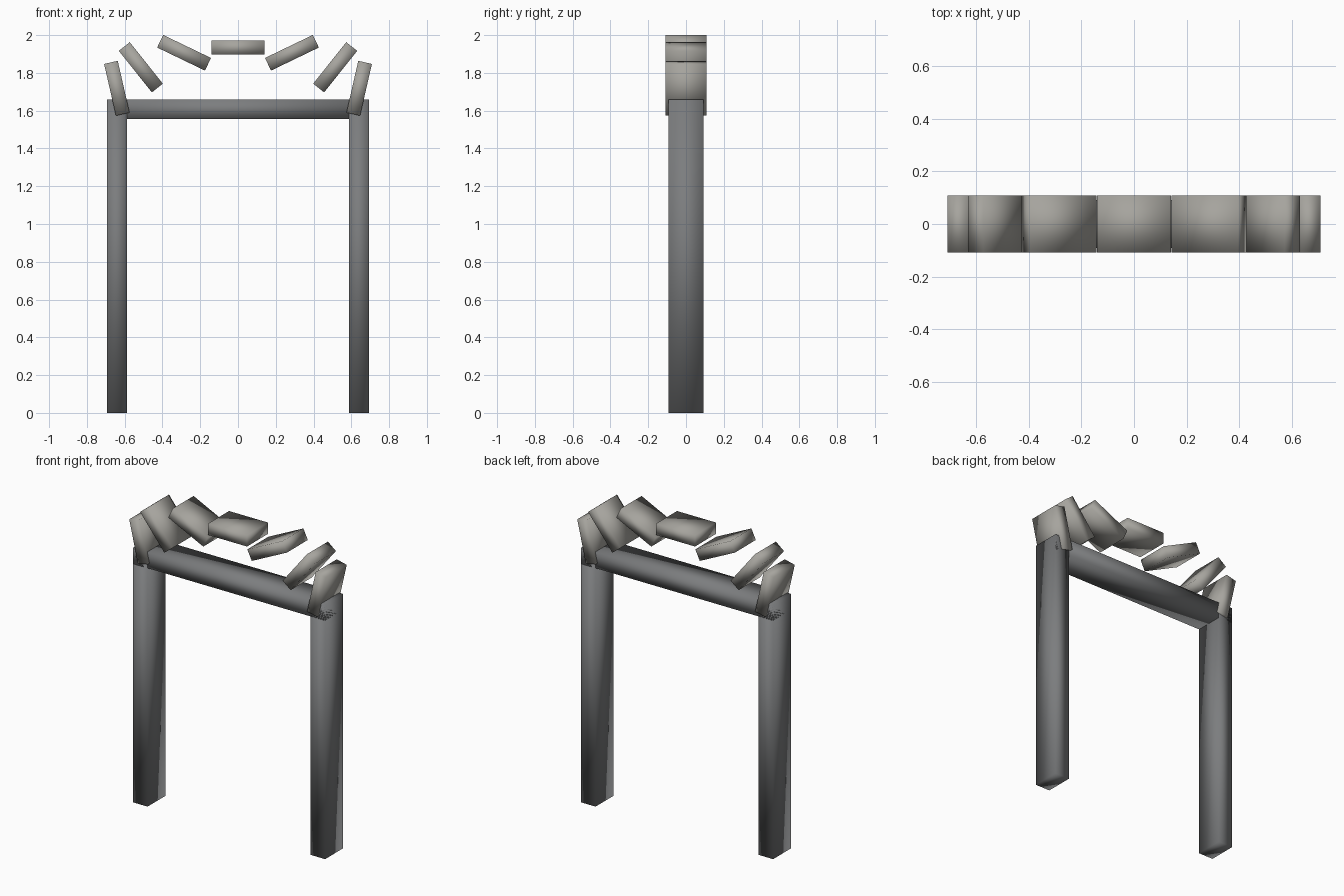
import bpy, math

if "Cube" in bpy.data.objects:
    bpy.data.objects.remove(bpy.data.objects["Cube"])


def material(name, rgb):
    m = bpy.data.materials.new(name)
    m.diffuse_color = (*rgb, 1)
    m.use_nodes = True
    m.node_tree.nodes["Principled BSDF"].inputs["Base Color"].default_value = m.diffuse_color
    return m


def block(name, size, loc, mat, tilt=0.0):
    """Smooth-shaded box, tilted about the y axis."""
    bpy.ops.mesh.primitive_cube_add(size=1)
    ob = bpy.context.object
    ob.name = name
    ob.scale = size
    bpy.ops.object.transform_apply(location=False, rotation=False, scale=True)
    ob.location = loc
    ob.rotation_euler = (0, tilt, 0)
    ob.data.materials.append(mat)
    bpy.ops.object.shade_smooth()
    return ob


dark = material("dark_stone", (0.20, 0.205, 0.21))
light = material("light_stone", (0.38, 0.37, 0.34))

# Door frame: two posts and a full-width lintel
WIDTH, TOP, BAR, DEPTH = 1.386, 1.66, 0.105, 0.184
for side, s in (("left", -1), ("right", 1)):
    block(f"{side}_post", (BAR, DEPTH, TOP),
          (s * (WIDTH - BAR) / 2, 0, TOP / 2), dark)
block("lintel", (WIDTH, DEPTH, BAR), (0, 0, TOP - BAR / 2), dark)

# Seven arch stones on a flattened arc, each tipped up outward
for i in range(-3, 4):
    a = i * math.pi / 7
    block(f"arch_stone_{i + 4}", (0.281, 0.216, 0.074),
          (0.658 * math.sin(a), 0, 1.657 + 0.277 * math.cos(a)), light, -a)
